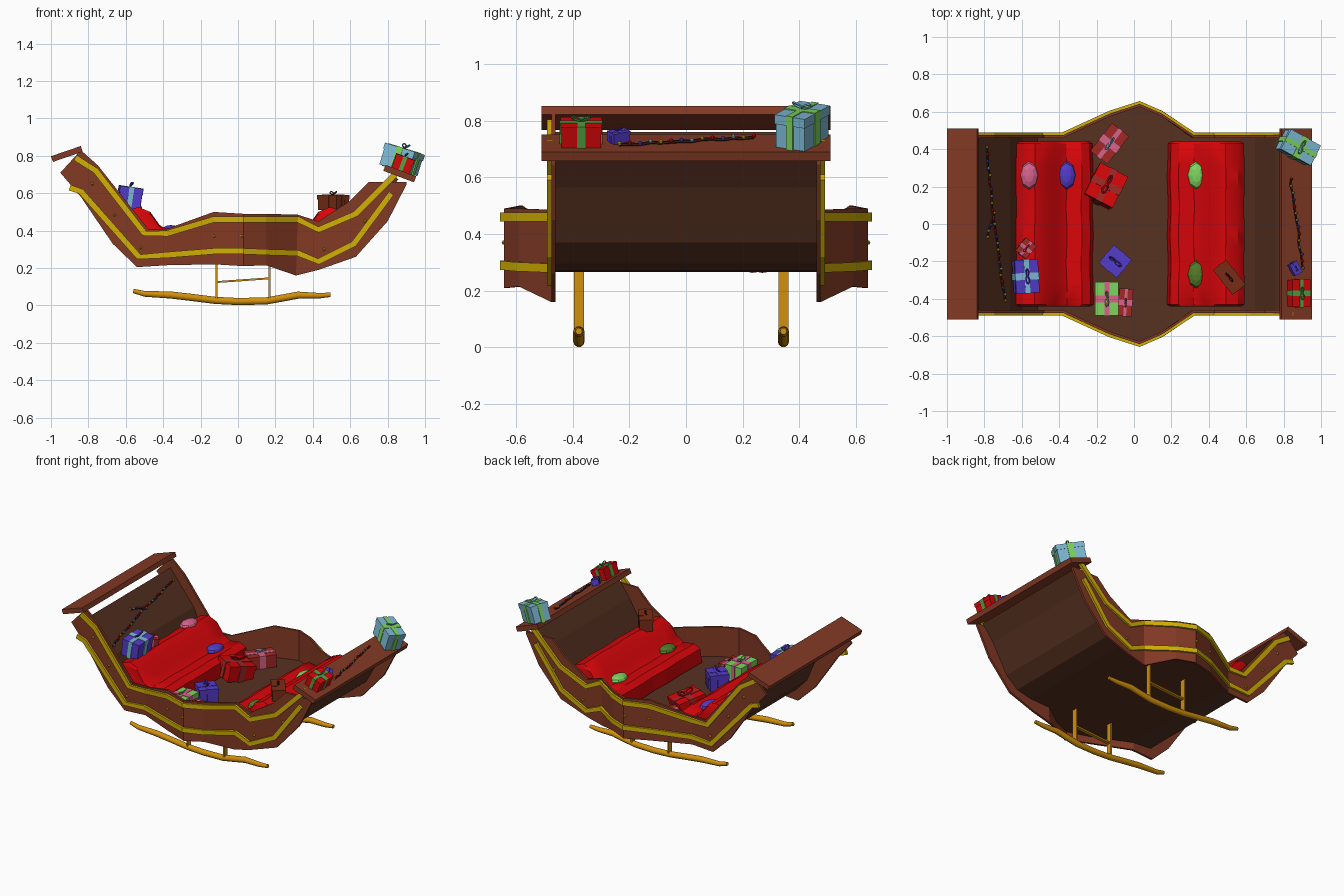
import bpy, bmesh, math, random
from mathutils import Vector, Matrix, Euler

if "Cube" in bpy.data.objects:
    bpy.data.objects.remove(bpy.data.objects["Cube"])

random.seed(3)
COL = dict(wood=(130, 60, 41), dark=(88, 53, 38), gold=(210, 175, 12), brass=(208, 142, 20),
           red=(215, 14, 18), crimson=(160, 45, 42), purple=(84, 62, 200), green=(125, 212, 95),
           leaf=(85, 160, 70), olive=(84, 122, 44), sky=(125, 185, 212), pink=(214, 100, 140),
           brown=(120, 48, 28), vine=(60, 30, 22))
MATS = {}
for k, c in COL.items():
    MATS[k] = bpy.data.materials.new(k)
    MATS[k].diffuse_color = [(v / 255) ** 2.2 for v in c] + [1]


def make(name, bm, *mats):
    bmesh.ops.recalc_face_normals(bm, faces=bm.faces)
    me = bpy.data.meshes.new(name)
    bm.to_mesh(me)
    bm.free()
    ob = bpy.data.objects.new(name, me)
    bpy.context.collection.objects.link(ob)
    for m in mats:
        me.materials.append(MATS[m])
    return ob


def smooth(ob, deg=40):
    bpy.ops.object.select_all(action='DESELECT')
    ob.select_set(True)
    bpy.context.view_layer.objects.active = ob
    bpy.ops.object.shade_smooth_by_angle(angle=math.radians(deg))


def loft(name, rings, mat):
    """Skin closed rings of equal size and cap the ends."""
    bm = bmesh.new()
    vs = [[bm.verts.new(p) for p in r] for r in rings]
    n = len(rings[0])
    for a, b in zip(vs, vs[1:]):
        for i in range(n):
            bm.faces.new((a[i], a[(i + 1) % n], b[(i + 1) % n], b[i]))
    bm.faces.new(vs[0])
    bm.faces.new(vs[-1])
    return make(name, bm, mat)


def ribbon(name, pts, h, y0, y1, mat):
    """Bar of thickness 2h along an xz path, spanning y0(x)..y1(x)."""
    rings = []
    for i, p in enumerate(pts):
        a, b = Vector(pts[max(i - 1, 0)]), Vector(pts[min(i + 1, len(pts) - 1)])
        d = (b - a).normalized()
        n = Vector((-d.y, d.x)) * h
        x, z = p
        rings.append([(x + n.x, y0(x), z + n.y), (x + n.x, y1(x), z + n.y),
                      (x - n.x, y1(x), z - n.y), (x - n.x, y0(x), z - n.y)])
    return loft(name, rings, mat)


def tube(name, pts, radii, sides, mat):
    rings = []
    for i, p in enumerate(pts):
        d = Vector(pts[min(i + 1, len(pts) - 1)]) - Vector(pts[max(i - 1, 0)])
        q = d.to_track_quat('Z', 'Y')
        rings.append([Vector(p) + q @ Vector((radii[i] * math.cos(t), radii[i] * math.sin(t), 0))
                      for t in [2 * math.pi * k / sides for k in range(sides)]])
    return loft(name, rings, mat)


def box(name, loc, size, mat, ry=0):
    bm = bmesh.new()
    bmesh.ops.create_cube(bm, size=1, matrix=Matrix.LocRotScale(Vector(loc), Euler((0, ry, 0)), Vector(size)))
    return make(name, bm, mat)


def ball(name, loc, size, mat, seg=8):
    bm = bmesh.new()
    bmesh.ops.create_uvsphere(bm, u_segments=seg, v_segments=max(4, seg - 2), radius=1,
                              matrix=Matrix.LocRotScale(Vector(loc), None, Vector(size)))
    return make(name, bm, mat)


# plan outline: half width bulging outwards around the middle
PLAN = [(-2, .475), (-.38, .475), (-.13, .59), (.03, .642), (.15, .59), (.32, .475), (2, .475)]


def half(x):
    for (a, ya), (b, yb) in zip(PLAN, PLAN[1:]):
        if x <= b:
            return ya + (yb - ya) * (x - a) / (b - a)


# side panels: top x,z and bottom x,z per station
SIDE = [(-.84, .83, -.95, .71), (-.75, .75, -.84, .58), (-.60, .56, -.67, .33), (-.48, .41, -.54, .205),
        (-.38, .41, -.38, .215), (-.13, .50, -.13, .22), (.03, .49, .03, .21), (.15, .49, .15, .215),
        (.32, .485, .31, .16), (.43, .45, .43, .19), (.60, .56, .63, .26), (.70, .66, .80, .45),
        (.90, .66, .90, .645)]
UPPER = [(-.87, .79), (-.76, .72), (-.50, .385), (-.38, .385), (-.13, .46), (.03, .46), (.15, .46),
         (.32, .46), (.43, .405), (.63, .49), (.86, .72)]
LOWER = [(-.90, .63), (-.84, .61), (-.53, .26), (-.38, .27), (-.13, .29), (.03, .29), (.15, .285),
         (.32, .28), (.43, .235), (.62, .33), (.82, .60)]
BOLTS = [(-.78, .65), (-.66, .485), (-.52, .31), (-.13, .37), (.02, .37), (.46, .3), (.68, .45)]
for s, side in ((-1, 'front'), (1, 'rear')):
    rings = []
    for xt, zt, xb, zb in SIDE:
        y = half(xt)
        rings.append([(xt, s * y, zt), (xt, s * (y - .015), zt), (xb, s * (y - .015), zb), (xb, s * y, zb)])
    loft(side + '_side_panel', rings, 'wood')
    for nm, path in (('upper', UPPER), ('lower', LOWER)):
        ribbon(f'{side}_{nm}_trim', path, .016, lambda x: s * (half(x) - .004),
               lambda x: s * (half(x) + .015), 'gold')
    for x, z in BOLTS:
        ball(side + '_bolt', (x, s * half(x), z), (.009, .012, .009), 'gold', 6)

# hull: floor and both curved ends in one sheet
HULL = [(-.85, .755), (-.67, .53), (-.60, .37), (-.52, .285), (-.38, .275), (-.13, .275), (.03, .275),
        (.15, .275), (.32, .275), (.46, .28), (.57, .305), (.655, .375), (.765, .57), (.85, .68)]
ribbon('hull_floor', HULL, .009, lambda x: -half(x) + .012, lambda x: half(x) - .012, 'dark')

# end planks
box('left_plank', (-.915, 0, .81), (.168, 1.02, .032), 'wood', -.33)
box('right_plank', (.865, 0, .705), (.175, 1.02, .034), 'wood', .36)

# runners with posts and tie bars
RUN = [(-.56, .078), (-.50, .062), (-.36, .056), (-.24, .042), (-.12, .027), (0, .021), (.15, .024),
       (.24, .040), (.32, .055), (.43, .052), (.495, .057)]
for y in (-.378, .344):
    smooth(tube('runner', [(x, y, z) for x, z in RUN], [.012, .016] + [.02] * 7 + [.016, .012], 10, 'brass'))
    for x in (-.115, .168):
        box('runner_post', (x, y, .148), (.009, .036, .245), 'brass')
    ribbon('runner_tie', [(-.115, .125), (.168, .145)], .005, lambda v: y - .012, lambda v: y + .012, 'brass')

# bench cushions
SEAT = [(-.565, .345), (-.63, .46), (-.595, .505), (-.53, .525), (-.47, .50), (-.42, .43), (-.36, .395),
        (-.28, .405), (-.235, .38), (-.22, .29)]
for flip, nm in ((1, 'left'), (-1, 'right')):
    rings = []
    for i in range(15):
        t = i / 14 * 2 - 1
        k = .93 if i in (0, 14) else 1
        wob = .006 * math.sin(i * 1.3)
        y = math.copysign(.43, t) if i in (1, 13) else .44 * t
        rings.append([(flip * (-.425 + (x + .425) * k + wob * (.5 if x > -.4 else -.3)) - (.04 if flip < 0 else 0),
                       y, .31 + (z - .31) * (k + wob)) for x, z in SEAT])
    smooth(loft(nm + '_cushion', rings, 'red'), 35)

# cushion ornaments
for x, y, z, m in ((-.56, .26, .52, 'pink'), (-.36, .26, .40, 'purple'), (.335, .26, .40, 'green'),
                   (.335, -.27, .40, 'olive')):
    ball('cushion_ornament', (x, y, z), (.048, .076, .03), m)


def gift(loc, size, rz, body, band, bow, ry=0, rx=0):
    """Wrapped box with lid, crossed bands and a two-loop bow."""
    w, d, h = size
    M = Matrix.Translation(loc) @ Euler((rx, ry, 0)).to_matrix().to_4x4() @ Matrix.Rotation(math.radians(rz), 4, 'Z')
    bm = bmesh.new()
    parts = [((0, 0, 0), (w, d, h), 0), ((0, 0, h * .36), (w * 1.05, d * 1.05, h * .28), 0),
             ((0, 0, 0), (w * .22, d * 1.08, h * 1.05), 1), ((0, 0, 0), (w * 1.08, d * .22, h * 1.05), 1)]
    for p, sz, mi in parts:
        n = len(bm.faces)
        bmesh.ops.create_cube(bm, size=1, matrix=M @ Matrix.LocRotScale(Vector(p), None, Vector(sz)))
        bm.faces.ensure_lookup_table()
        for f in bm.faces[n:]:
            f.material_index = mi
    make('gift_box', bm, body, band)
    r = min(w, d) * .18
    for s in (-1, 1):  # narrow loops leaning outwards
        pts = [M @ Vector((r * .3 * math.sin(a), s * r * (1 - math.cos(a)) * .9,
                           h * .53 + r * .3 + r * .3 * (1 - math.cos(a)) + r * .35 * math.sin(a)))
               for a in [2 * math.pi * k / 10 for k in range(11)]]
        tube('gift_bow', pts, [r * .2] * 11, 5, bow)


gift((-.58, -.28, .575), (.12, .17, .115), 3, 'purple', 'sky', 'purple', .15)
gift((-.58, -.13, .545), (.07, .085, .06), -40, 'crimson', 'pink', 'red', .1)
gift((-.13, .43, .325), (.11, .18, .09), -38, 'crimson', 'pink', 'sky')
gift((-.155, .20, .34), (.16, .18, .11), -28, 'red', 'crimson', 'red', .15, -.15)
gift((-.10, -.20, .335), (.12, .12, .11), 50, 'purple', 'purple', 'purple')
gift((-.145, -.40, .34), (.12, .17, .11), 0, 'green', 'pink', 'green')
gift((-.045, -.42, .325), (.07, .14, .08), -4, 'crimson', 'pink', 'crimson')
gift((.51, -.285, .55), (.085, .16, .08), 38, 'brown', 'brown', 'vine')
gift((.875, .41, .78), (.18, .115, .12), -28, 'sky', 'green', 'sky', .3)
gift((.88, -.37, .752), (.10, .14, .09), 0, 'red', 'leaf', 'leaf', .36)
gift((.86, -.237, .745), (.045, .065, .04), 30, 'purple', 'purple', 'purple', .36)

# bead garlands on the right plank and the left backrest
STRINGS = [((.905, -.235, .714), (.835, .24, .742)), ((-.79, .41, .70), (-.75, 0, .65)),
           ((-.75, 0, .65), (-.69, -.41, .575)), ((-.75, .06, .655), (-.785, -.07, .69))]
for a, b in STRINGS:
    a, b = Vector(a), Vector(b)
    n = max(4, int((b - a).length / .035))
    pts = [a.lerp(b, i / n) + Vector((random.uniform(-.006, .006), 0, random.uniform(-.003, .004)))
           for i in range(n + 1)]
    tube('garland_string', pts, [.006] * (n + 1), 5, 'vine')
    for i, p in enumerate(pts):
        ball('garland_bead', p + Vector((.003, 0, .005)), (.008,) * 3, ('gold', 'red', 'purple', 'sky')[i % 4], 6)

for m in bpy.data.materials:
    if m.users and not m.is_grease_pencil:
        m.use_nodes = True
        m.node_tree.nodes["Principled BSDF"].inputs["Base Color"].default_value = m.diffuse_color
